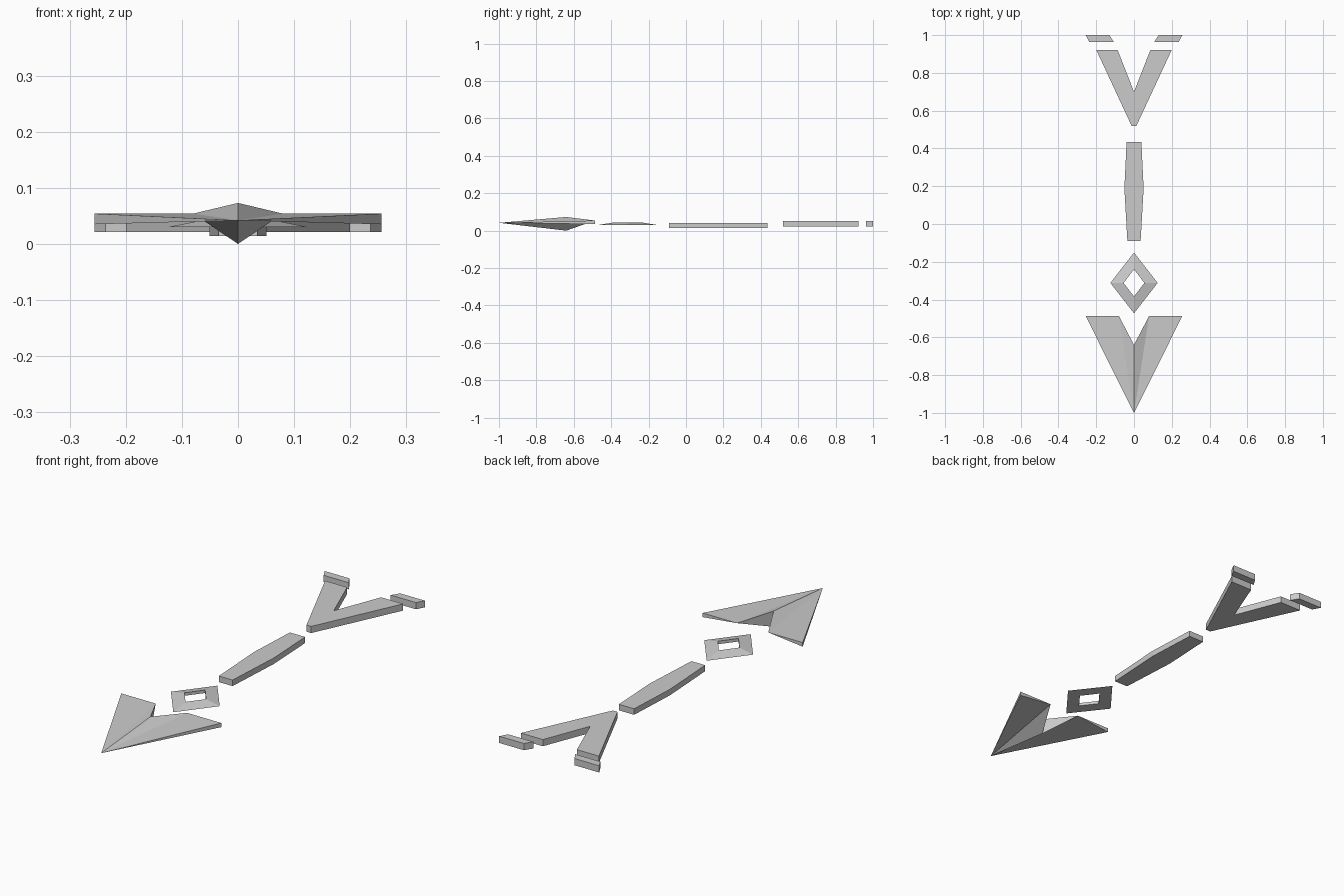
import bpy
import bmesh

cube = bpy.data.objects.get("Cube")
if cube:
    bpy.data.objects.remove(cube, do_unlink=True)

grey = bpy.data.materials.new("light grey")
grey.use_nodes = True
colour = (0.6, 0.6, 0.6, 1)
grey.diffuse_color = colour
grey.node_tree.nodes["Principled BSDF"].inputs["Base Color"].default_value = colour


def finish(name, bm):
    """Turn a bmesh into a flat-shaded grey object."""
    bmesh.ops.recalc_face_normals(bm, faces=bm.faces)
    mesh = bpy.data.meshes.new(name)
    bm.to_mesh(mesh)
    bm.free()
    mesh.materials.append(grey)
    obj = bpy.data.objects.new(name, mesh)
    bpy.context.collection.objects.link(obj)
    return obj


def mirrored(right_side):
    """Close a half outline by adding its reflection in x."""
    return right_side + [(-x, y) for x, y in reversed(right_side) if x > 0]


def plate(name, outline, bottom, top):
    """Extrude a flat outline between two heights."""
    bm = bmesh.new()
    face = bm.faces.new([bm.verts.new((x, y, bottom)) for x, y in outline])
    raised = bmesh.ops.extrude_face_region(bm, geom=[face])["geom"]
    verts = [v for v in raised if isinstance(v, bmesh.types.BMVert)]
    bmesh.ops.translate(bm, verts=verts, vec=(0, 0, top - bottom))
    return finish(name, bm)


# Arrow head: two swept wings with a raised ridge and a deep keel
bm = bmesh.new()
tip = bm.verts.new((0, -1, 0.042))
ridge = bm.verts.new((0, -0.64, 0.073))
keel = bm.verts.new((0, -0.64, 0))
for side in (1, -1):
    inner = bm.verts.new((side * 0.08, -0.487, 0.054))
    upper = bm.verts.new((side * 0.256, -0.487, 0.054))
    lower = bm.verts.new((side * 0.256, -0.487, 0.035))
    for corners in ((tip, inner, ridge), (tip, upper, inner),
                    (tip, lower, upper), (tip, inner, lower),
                    (tip, keel, inner), (inner, upper, lower),
                    (ridge, inner, keel)):
        bm.faces.new(corners)
finish("arrow_head", bm)

# Diamond ring: flat underneath, sloping up to the opening
bm = bmesh.new()


def diamond(half_width, half_length, z):
    points = ((half_width, 0), (0, half_length), (-half_width, 0), (0, -half_length))
    return [bm.verts.new((x, y - 0.312, z)) for x, y in points]


outer = diamond(0.125, 0.161, 0.03)
rim = diamond(0.055, 0.072, 0.044)
opening = diamond(0.055, 0.072, 0.03)
for a, b in ((outer, rim), (rim, opening), (opening, outer)):
    for i in range(4):
        j = (i + 1) % 4
        bm.faces.new((a[i], a[j], b[j], b[i]))
finish("diamond_ring", bm)

# Shaft: a bar that swells in the middle
plate("shaft", mirrored([(0.035, -0.09), (0.051, 0.19), (0.039, 0.435)]), 0.014, 0.042)

# Tail: a V-shaped plate
plate("tail_v", mirrored([(0.012, 0.518), (0.2, 0.922), (0.087, 0.922), (0, 0.7)]),
      0.021, 0.052)

# Tail tips: slanted bars behind each arm of the V
for side, name in ((1, "left_tail_tip"), (-1, "right_tail_tip")):
    outline = [(0.107, 0.963), (0.236, 0.963), (0.256, 1), (0.13, 1)]
    plate(name, [(side * x, y) for x, y in outline], 0.021, 0.052)
